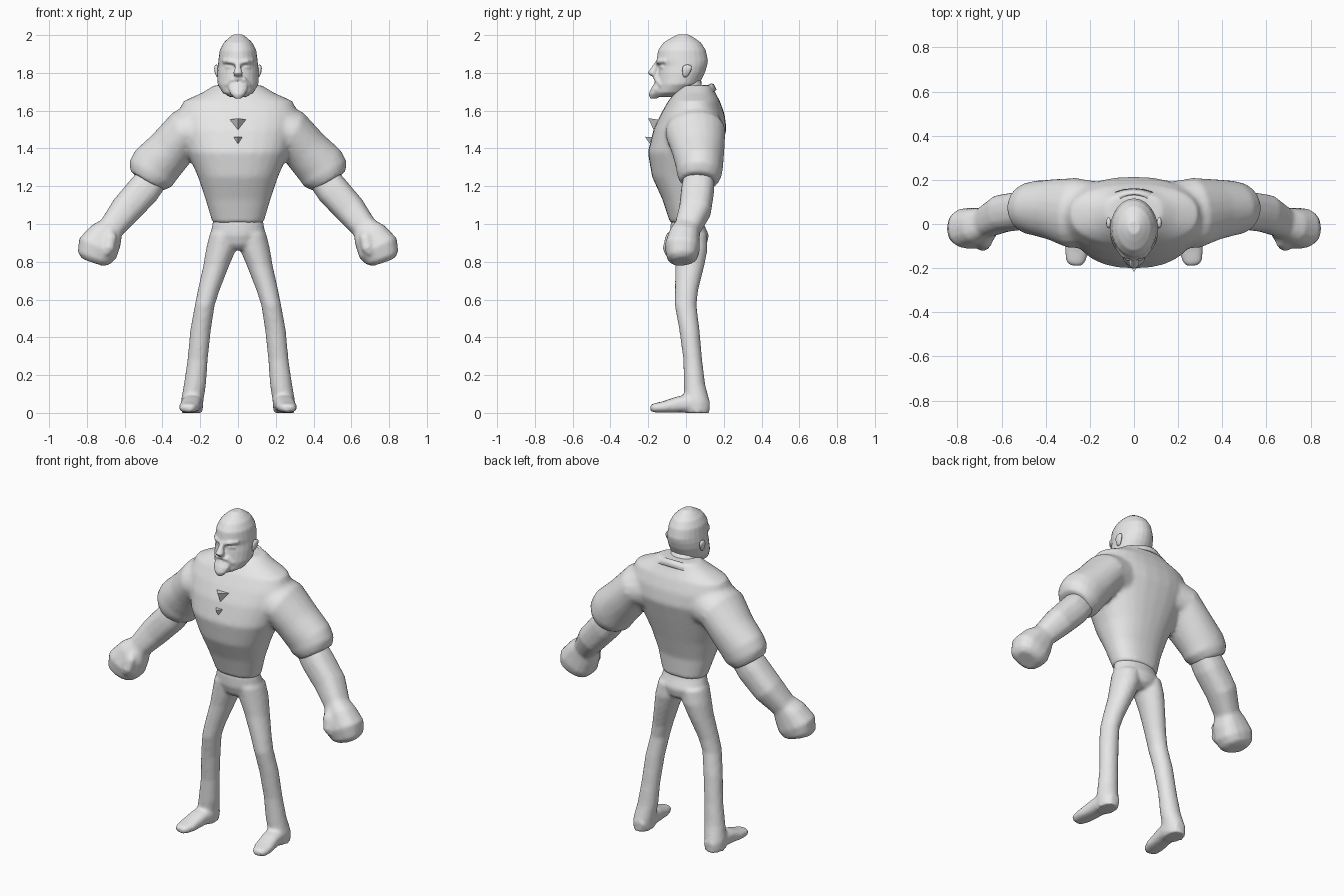
import bpy, bmesh, math
from mathutils import Vector

grey = bpy.data.materials.new("plain_grey")
grey.diffuse_color = (0.8, 0.8, 0.8, 1)


def loft(bm, rings, ref=None, n=16, power=2.0):
    """Skin rings (x, y, z, a, b). Rings are level, or square to the path if ref is given."""
    pts = [Vector(r[:3]) for r in rings]
    loops = []
    for i, r in enumerate(rings):
        u, v = Vector((1, 0, 0)), Vector((0, 1, 0))
        if ref:
            t = (pts[min(i + 1, len(pts) - 1)] - pts[max(i - 1, 0)]).normalized()
            u = t.cross(Vector(ref)).normalized()
            v = t.cross(u)
        loop = []
        for k in range(n):
            w = 2 * math.pi * k / n
            c, s = math.cos(w), math.sin(w)
            c = math.copysign(abs(c) ** (2 / power), c)
            s = math.copysign(abs(s) ** (2 / power), s)
            loop.append(bm.verts.new(pts[i] + u * r[3] * c + v * r[4] * s))
        loops.append(loop)
    for p, q in zip(loops, loops[1:]):
        for k in range(n):
            bm.faces.new((p[k], p[(k + 1) % n], q[(k + 1) % n], q[k]))
    bm.faces.new(loops[0])
    bm.faces.new(loops[-1])


def level(rows):
    """Rows of (z, front y, back y, half width) as level rings."""
    return [(0, (f + b) / 2, z, w, (b - f) / 2) for z, f, b, w in rows]


def side(rows, s):
    return [(s * r[0],) + tuple(r[1:]) for r in rows]


def finish(name, bm, voxel=0, subdiv=0, smooth=0, flat=False):
    bmesh.ops.recalc_face_normals(bm, faces=bm.faces[:])
    me = bpy.data.meshes.new(name)
    for f in bm.faces:
        f.smooth = not flat
    bm.to_mesh(me)
    bm.free()
    me.materials.append(grey)
    ob = bpy.data.objects.new(name, me)
    bpy.context.collection.objects.link(ob)
    if voxel:
        m = ob.modifiers.new("blend", 'REMESH')
        m.mode, m.voxel_size, m.use_smooth_shade = 'VOXEL', voxel, True
    if subdiv:
        ob.modifiers.new("round", 'SUBSURF').levels = subdiv
        ob.modifiers["round"].render_levels = subdiv
    if smooth:
        m = ob.modifiers.new("soften", 'SMOOTH')
        m.iterations, m.factor = smooth, 0.5
    return ob


# Shirt: barrel torso with rolled short sleeves
bm = bmesh.new()
loft(bm, level([
    (1.005, -.085, .10, .135), (1.03, -.092, .10, .142), (1.13, -.125, .105, .172),
    (1.25, -.18, .14, .212), (1.38, -.202, .18, .27), (1.50, -.172, .215, .31),
    (1.58, -.135, .205, .32), (1.65, -.095, .18, .29), (1.695, -.06, .155, .19),
    (1.735, -.02, .14, .125)]), n=28, power=2.3)
for s in (1, -1):
    loft(bm, side([
        (.16, .04, 1.51, .15, .15), (.28, .05, 1.485, .125, .16), (.36, .065, 1.39, .125, .14),
        (.44, .072, 1.305, .135, .125), (.462, .07, 1.265, .132, .12),
        (.487, .068, 1.225, .098, .10)], s), ref=(0, 1, 0), n=20)
finish("shirt", bm, voxel=.013, smooth=5)

# Trousers and shoes blended into one skin
bm = bmesh.new()
loft(bm, level([
    (1.07, -.07, .08, .125), (1.0, -.082, .095, .136), (.94, -.082, .122, .147),
    (.89, -.065, .11, .115), (.865, -.04, .08, .06)]), n=24)
for s in (1, -1):
    loft(bm, side([
        (.075, .02, .95, .075, .09), (.09, .025, .865, .08, .09), (.115, .02, .78, .069, .078),
        (.155, .003, .65, .058, .062), (.176, -.002, .57, .053, .058),
        (.198, .018, .44, .055, .054), (.214, .036, .28, .054, .050),
        (.228, .045, .15, .059, .057), (.243, .058, .06, .060, .068),
        (.243, .06, 0, .056, .066)], s))
    # Shoe, running from heel to toe
    loft(bm, side([
        (.238, .122, .032, .035, .028), (.24, .04, .052, .058, .05),
        (.248, -.04, .045, .054, .043), (.258, -.12, .031, .055, .030),
        (.266, -.17, .026, .044, .024), (.268, -.188, .024, .028, .017)],
        s), ref=(0, 0, 1), power=2.6)
finish("trousers_and_shoes", bm, voxel=.011, smooth=4)

# Forearms with boxy fists and thumbs
for s, tag in ((1, "left"), (-1, "right")):
    bm = bmesh.new()
    loft(bm, side([
        (.43, .07, 1.27, .08, .08), (.50, .062, 1.18, .088, .088), (.595, .048, 1.075, .083, .086),
        (.67, .008, .98, .068, .07), (.70, -.008, .938, .094, .083),
        (.742, -.02, .872, .112, .094), (.763, -.02, .82, .092, .08),
        (.77, -.018, .80, .065, .055)], s), ref=(0, 1, 0), power=2.5)
    loft(bm, side([
        (.68, -.055, .97, .025, .02), (.675, -.083, .93, .034, .028),
        (.685, -.098, .87, .032, .026), (.70, -.098, .84, .018, .016)],
        s), ref=(0, 1, 0), n=10)
    finish(tag + "_forearm_and_fist", bm, voxel=.011, smooth=3)

# Neck
bm = bmesh.new()
loft(bm, level([(1.60, -.06, .11, .10), (1.68, -.06, .085, .085), (1.77, -.06, .08, .08)]))
finish("neck", bm)

# Head with jaw, brow, nose, moustache and chin beard
bm = bmesh.new()
loft(bm, level([
    (1.672, -.155, -.04, .04), (1.695, -.165, .02, .082), (1.74, -.155, .07, .108),
    (1.80, -.148, .10, .110), (1.838, -.142, .112, .107), (1.865, -.156, .117, .104),
    (1.92, -.148, .105, .097), (1.96, -.12, .08, .076), (1.985, -.08, .045, .05),
    (2.003, -.045, .015, .025)]), n=24)
loft(bm, [(0, -.145, 1.865, .014, .014), (0, -.165, 1.83, .016, .018),
          (0, -.178, 1.80, .026, .026), (0, -.165, 1.782, .02, .02)], n=10)
loft(bm, [(0, -.14, 1.745, .05, .028), (0, -.155, 1.715, .052, .032),
          (0, -.168, 1.688, .04, .03), (0, -.172, 1.664, .018, .02)], n=12)
for s in (1, -1):
    loft(bm, side([(.0, -.158, 1.772, .014, .016), (.03, -.15, 1.764, .015, .018),
                   (.06, -.125, 1.735, .012, .016)], s), ref=(0, 1, 0), n=8)
    loft(bm, side([(.01, -.150, 1.853, .012, .014), (.045, -.14, 1.862, .014, .016),
                   (.078, -.105, 1.862, .010, .012)], s), ref=(0, 1, 0), n=8)
    loft(bm, side([(.025, -.131, 1.83, .006, .011), (.043, -.127, 1.83, .011, .012),
                   (.062, -.116, 1.83, .006, .011)], s), ref=(0, 1, 0), n=8)
finish("head", bm, voxel=.0065, smooth=4)

# Ears
for s, tag in ((1, "left"), (-1, "right")):
    bm = bmesh.new()
    loft(bm, side([(.106, -.005, 1.775, .006, .010), (.112, .0, 1.795, .011, .02),
                   (.116, .006, 1.825, .013, .03), (.114, .008, 1.845, .008, .02)], s), n=10)
    finish(tag + "_ear", bm, subdiv=1)

# Collar: band lying round the neck, open at the throat
bm = bmesh.new()
n = 24
rows = []
for i in range(n + 1):
    t = .3 + (2 * math.pi - .6) * i / n
    c, sn = math.cos(t), math.sin(t)
    rows.append([bm.verts.new(p) for p in (
        (.105 * sn, .03 - .105 * c, 1.69 - .055 * c),
        (.135 * sn, .03 - .118 * c, 1.685 - .055 * c),
        (.172 * sn, .03 - .132 * c, 1.655 - .055 * c))])
for p, q in zip(rows, rows[1:]):
    for k in (0, 1):
        bm.faces.new((p[k], p[k + 1], q[k + 1], q[k]))
ob = finish("collar", bm)
ob.modifiers.new("thickness", 'SOLIDIFY').thickness = .012

# Shirt opening: two small pointed folds on the chest
for name, pts in (
        ("upper_fold", [(-.055, -.13, 1.55), (.055, -.13, 1.55), (0, -.2, 1.56), (0, -.165, 1.485)]),
        ("lower_fold", [(-.03, -.17, 1.46), (.03, -.17, 1.46), (0, -.217, 1.462), (0, -.185, 1.415)])):
    bm = bmesh.new()
    bmesh.ops.convex_hull(bm, input=[bm.verts.new(p) for p in pts])
    finish(name, bm, flat=True)
